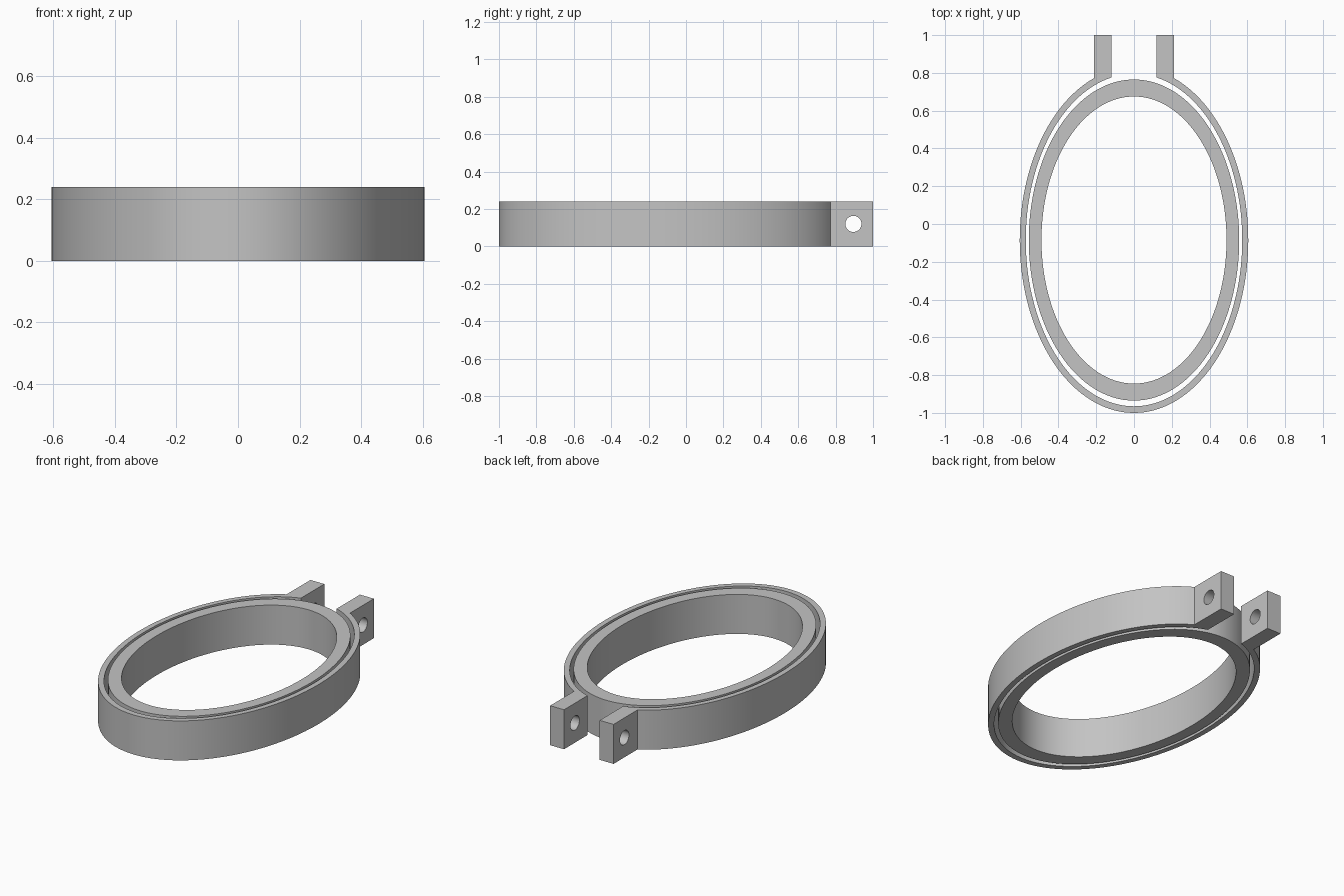
import bpy, bmesh, math

HEIGHT = 0.24
CENTRE_Y = -0.085
SEGMENTS = 128
EAR_IN, EAR_OUT = 0.12, 0.213     # distance of the ear faces from the middle

if "Cube" in bpy.data.objects:
    bpy.data.objects.remove(bpy.data.objects["Cube"], do_unlink=True)

grey = bpy.data.materials.new("plain_grey")
grey.use_nodes = True
colour = (0.55, 0.55, 0.55, 1)
grey.diffuse_color = colour
grey.node_tree.nodes["Principled BSDF"].inputs["Base Color"].default_value = colour


def on_ellipse(rx, ry, angle):
    """Point at an angle measured from the back (+y), turning towards +x."""
    return rx * math.sin(angle), CENTRE_Y + ry * math.cos(angle)


def make_band(name, outer, inner, closed):
    """Solid band of full height between two matching plan outlines."""
    bm = bmesh.new()
    sections = []
    for (ox, oy), (ix, iy) in zip(outer, inner):
        corners = ((ox, oy, 0), (ox, oy, HEIGHT), (ix, iy, HEIGHT), (ix, iy, 0))
        sections.append([bm.verts.new(c) for c in corners])
    pairs = list(zip(sections, sections[1:]))
    if closed:
        pairs.append((sections[-1], sections[0]))
    else:
        bm.faces.new(sections[0])
        bm.faces.new(sections[-1])
    for a, b in pairs:
        for i in range(4):
            j = (i + 1) % 4
            bm.faces.new((a[i], a[j], b[j], b[i]))
    bmesh.ops.recalc_face_normals(bm, faces=bm.faces)
    mesh = bpy.data.meshes.new(name)
    bm.to_mesh(mesh)
    bm.free()
    mesh.materials.append(grey)
    obj = bpy.data.objects.new(name, mesh)
    bpy.context.collection.objects.link(obj)
    return obj


def smooth(obj):
    bpy.ops.object.select_all(action="DESELECT")
    obj.select_set(True)
    bpy.context.view_layer.objects.active = obj
    bpy.ops.object.shade_smooth_by_angle(angle=math.radians(30))


# Inner hoop: closed oval ring
turns = [2 * math.pi * i / SEGMENTS for i in range(SEGMENTS)]
inner_hoop = make_band("inner_hoop",
                       [on_ellipse(0.557, 0.85, t) for t in turns],
                       [on_ellipse(0.49, 0.76, t) for t in turns], True)

# Outer hoop: open oval band running into a straight ear at each end
OUTER, INNER = (0.605, 0.915), (0.573, 0.88)
start_out = math.asin(EAR_OUT / OUTER[0])
start_in = math.asin(EAR_IN / INNER[0])


def open_arc(radii, start, ear_x):
    arc = [on_ellipse(*radii, start + (2 * math.pi - 2 * start) * i / SEGMENTS)
           for i in range(SEGMENTS + 1)]
    return [(ear_x, 1)] + arc + [(-ear_x, 1)]


outer_hoop = make_band("outer_hoop", open_arc(OUTER, start_out, EAR_OUT),
                       open_arc(INNER, start_in, EAR_IN), False)

# Screw hole through both ears
bpy.ops.mesh.primitive_cylinder_add(vertices=48, radius=0.043, depth=1,
                                    location=(0, 0.895, HEIGHT / 2),
                                    rotation=(0, math.pi / 2, 0))
cutter = bpy.context.object
cutter.name = "screw_hole_cutter"
cutter.hide_render = True
cutter.data.materials.append(grey)
hole = outer_hoop.modifiers.new("screw_hole", "BOOLEAN")
hole.operation = "DIFFERENCE"
hole.solver = "EXACT"
hole.object = cutter
bpy.context.view_layer.objects.active = outer_hoop
bpy.ops.object.modifier_apply(modifier=hole.name)
bpy.data.objects.remove(cutter, do_unlink=True)

for hoop in (inner_hoop, outer_hoop):
    smooth(hoop)
